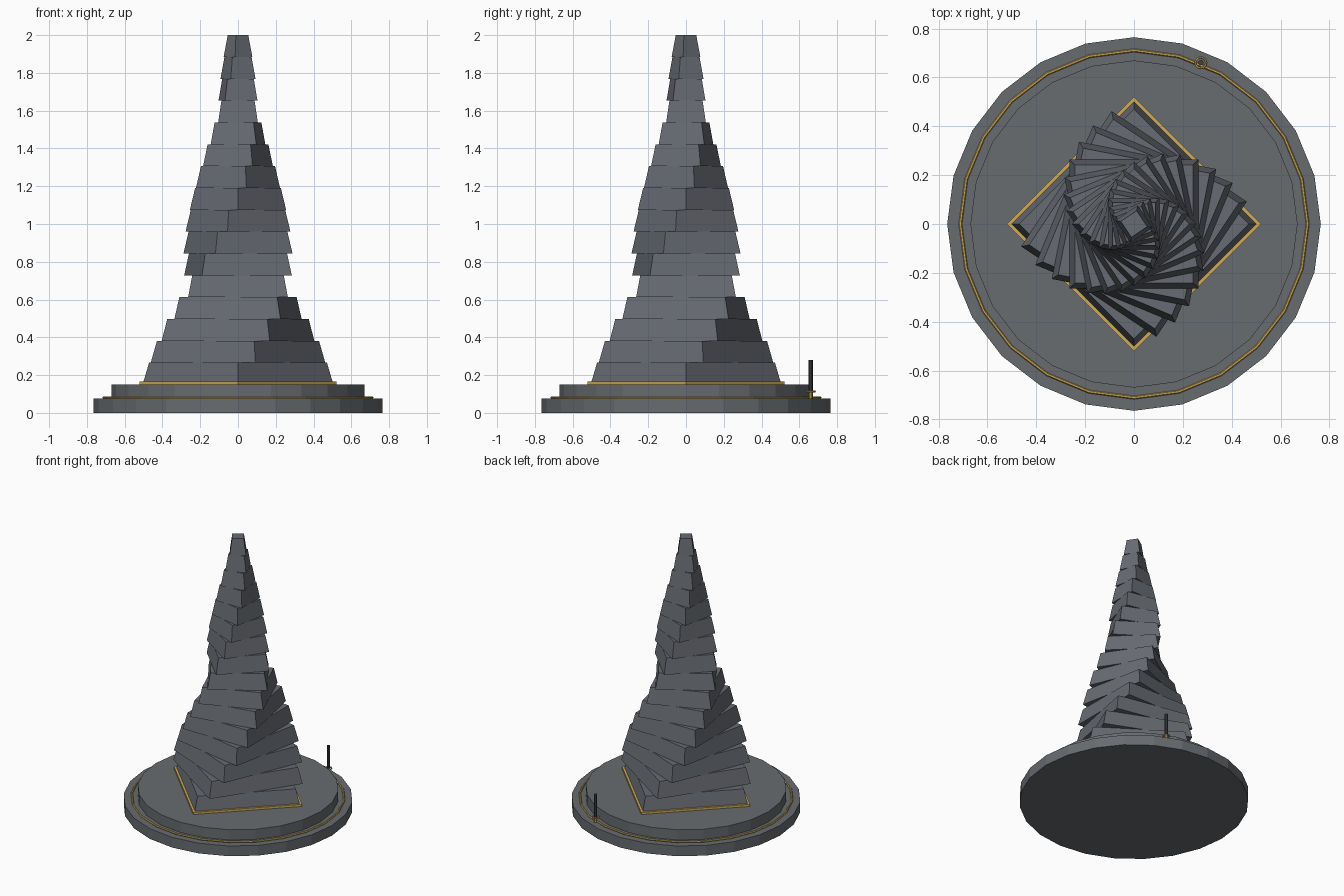
import bpy, bmesh, math

if "Cube" in bpy.data.objects:
    bpy.data.objects.remove(bpy.data.objects["Cube"])


def material(name, rgb):
    m = bpy.data.materials.new(name)
    m.diffuse_color = (*rgb, 1)
    m.use_nodes = True
    m.node_tree.nodes["Principled BSDF"].inputs["Base Color"].default_value = m.diffuse_color
    return m


SLATE = material("slate", (0.135, 0.147, 0.168))
STONE = material("base grey", (0.135, 0.149, 0.162))
GOLD = material("gold", (0.62, 0.40, 0.10))
DARK = material("charcoal", (0.05, 0.053, 0.06))


def finish(name, bm, mat):
    bmesh.ops.recalc_face_normals(bm, faces=bm.faces)
    me = bpy.data.meshes.new(name)
    bm.to_mesh(me)
    bm.free()
    me.materials.append(mat)
    ob = bpy.data.objects.new(name, me)
    bpy.context.collection.objects.link(ob)
    return ob


def frustum(name, n, r0, r1, z0, z1, mat, turn=0.0, at=(0, 0)):
    """Closed n-sided frustum with its first corner at angle turn."""
    bm = bmesh.new()
    loops = []
    for r, z in ((r0, z0), (r1, z1)):
        loops.append([bm.verts.new((at[0] + r * math.cos(turn + math.tau * i / n),
                                    at[1] + r * math.sin(turn + math.tau * i / n), z))
                      for i in range(n)])
    lo, hi = loops
    bm.faces.new(lo)
    bm.faces.new(hi)
    for i in range(n):
        j = (i + 1) % n
        bm.faces.new((lo[i], lo[j], hi[j], hi[i]))
    return finish(name, bm, mat)


def ring(name, n, radius, thick, z, mat, at=(0, 0), m=6):
    """Low-poly torus lying flat."""
    bm = bmesh.new()
    g = []
    for i in range(n):
        a = math.tau * i / n
        g.append([])
        for k in range(m):
            b = math.tau * k / m
            r = radius + thick * math.cos(b)
            g[i].append(bm.verts.new((at[0] + r * math.cos(a), at[1] + r * math.sin(a),
                                      z + thick * math.sin(b))))
    for i in range(n):
        for k in range(m):
            i2, k2 = (i + 1) % n, (k + 1) % m
            bm.faces.new((g[i][k], g[i2][k], g[i2][k2], g[i][k2]))
    return finish(name, bm, mat)


# Stepped round base with gold inlay ring
frustum("lower_base", 24, 0.765, 0.765, 0.0, 0.075, STONE)
frustum("upper_base", 24, 0.67, 0.67, 0.075, 0.15, STONE)
ring("base_ring", 24, 0.711, 0.007, 0.081, GOLD)

# Square gold trim under the tower
frustum("tower_trim", 4, 0.522, 0.522, 0.15, 0.166, GOLD)

# Twisting tower of tapered square tiers
TIERS = 16
STEP = 1.85 / TIERS


def tier_radius(i):
    return 0.505 - 0.0345 * i + 0.0004 * i * i


for i in range(TIERS):
    frustum(f"tower_tier_{i + 1}", 4, tier_radius(i), tier_radius(i + 1),
            0.15 + i * STEP, 0.15 + (i + 1) * STEP, SLATE, math.radians(11.25 * i))

# Small post standing on the ring, with gold collar
a = math.radians(67.5)
spot = (0.715 * math.cos(a), 0.715 * math.sin(a))
frustum("post_foot", 8, 0.011, 0.011, 0.075, 0.115, GOLD, at=spot)
frustum("post", 8, 0.011, 0.011, 0.115, 0.28, DARK, at=spot)
ring("post_collar", 12, 0.022, 0.005, 0.113, GOLD, at=spot)
